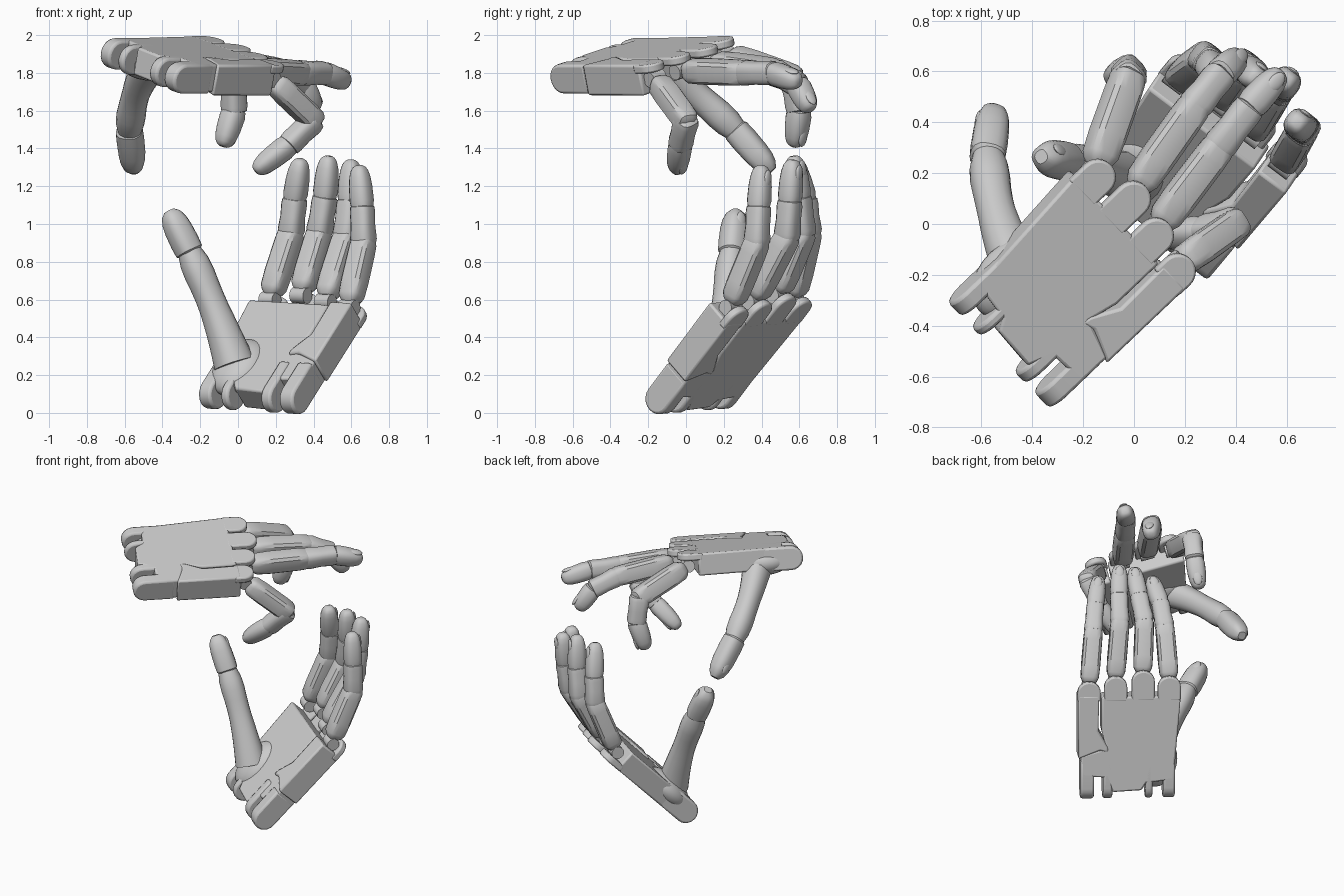
import bpy, bmesh, math
from mathutils import Vector as V

if "Cube" in bpy.data.objects:
    bpy.data.objects.remove(bpy.data.objects["Cube"])


def finish(name, bm, angle=35, bevel=0):
    bmesh.ops.recalc_face_normals(bm, faces=bm.faces)
    me = bpy.data.meshes.new(name)
    bm.to_mesh(me)
    bm.free()
    ob = bpy.data.objects.new(name, me)
    bpy.context.collection.objects.link(ob)
    if bevel:
        m = ob.modifiers.new("bevel", 'BEVEL')
        m.width, m.segments, m.limit_method = bevel, 2, 'ANGLE'
    bpy.ops.object.select_all(action='DESELECT')
    bpy.context.view_layer.objects.active = ob
    ob.select_set(True)
    bpy.ops.object.shade_smooth_by_angle(angle=math.radians(angle))
    return ob


def skin(name, rings, angle=35, bevel=0):
    bm = bmesh.new()
    vs = [[bm.verts.new(p) for p in r] for r in rings]
    n = len(vs[0])
    for a, b in zip(vs, vs[1:]):
        for i in range(n):
            bm.faces.new((a[i], a[(i + 1) % n], b[(i + 1) % n], b[i]))
    bm.faces.new(vs[0])
    bm.faces.new(vs[-1])
    return finish(name, bm, angle, bevel)


def section(center, side, back, r, power=3.0, n=20):
    out = []
    for i in range(n):
        a = 2 * math.pi * i / n
        c, s = math.cos(a), math.sin(a)
        k = (abs(c) ** power + abs(s) ** power) ** (-1 / power)
        out.append(center + side * (c * k * r) + back * (s * k * r))
    return out


class Hand:
    def __init__(self, label, origin, across, along, mirrored, widen=1.0):
        self.label, self.widen = label, widen
        self.o = V(origin)
        self.d = V(along).normalized()
        c = V(across)
        self.c = (c - self.d * c.dot(self.d)).normalized()
        self.sign = -1 if mirrored else 1
        self.n = self.c.cross(self.d) * self.sign

    def at(self, u, v, w):
        return self.o + self.c * (u * self.widen) + self.d * v + self.n * w

    # flat plate: outline in the palm plane, thickened toward the palm side
    def plate(self, name, outline, top, bottom, bevel=0.012):
        skin(f"{self.label}_{name}", [[self.at(u, v, w) for u, v in outline] for w in (top, bottom)],
             35, bevel)

    # wrist prong: side profile with round end, thickened across the hand
    def prong(self, name, u0, u1, r=0.08):
        prof = [(0.26, 0)]
        for i in range(11):
            a = math.pi / 2 + math.pi * i / 10
            prof.append((0.065 + r * math.cos(a), -r + r * math.sin(a)))
        prof.append((0.26, -2 * r))
        skin(f"{self.label}_{name}", [[self.at(u, v, w) for v, w in prof] for u in (u0, u1)], 35, 0.014)

    def phalanx(self, name, p, q, r0, r1, profile, axis, power=3.0):
        dirn = (q - p).normalized()
        side = (axis - dirn * axis.dot(dirn)).normalized()
        back = side.cross(dirn) * self.sign
        rings = [section(p.lerp(q, t), side, back, k * (r0 + (r1 - r0) * t), power)
                 for t, k in profile]
        skin(f"{self.label}_{name}", rings)
        return dirn, side, back

    def nail(self, name, p, dirn, side, back, size):
        bm = bmesh.new()
        bmesh.ops.create_uvsphere(bm, u_segments=14, v_segments=8, radius=1)
        for v in bm.verts:
            x, y, z = v.co
            v.co = p + side * (x * size * .6) + dirn * (y * size) + back * (z * size * .25)
        finish(f"{self.label}_{name}", bm, 60)

    def finger(self, name, pts, r):
        pts = [V(p) for p in pts]
        axis = self.c
        near = [(0.07, .5), (.11, .75), (.18, .94), (.4, 1), (.85, 1), (.99, .97), (1.06, .82), (1.1, .45)]
        mid = [(-.12, .5), (-.05, .9), (.1, 1.02), (.5, .95), (.85, 1), (1.0, .96), (1.1, .55)]
        tip = [(-.1, .5), (-.02, .9), (.15, 1.02), (.5, 1.0), (.72, .92), (.88, .76), (.96, .56), (1, .32)]
        self.phalanx(name + "_proximal", pts[0], pts[1], r, r * .97, near, axis, 4.0)
        self.phalanx(name + "_middle", pts[1], pts[2], r * .96, r * .92, mid, axis, 3.4)
        f = self.phalanx(name + "_tip", pts[2], pts[3], r * .92, r * .86, tip, axis, 2.7)
        self.nail(name + "_nail", pts[2].lerp(pts[3], .68) + f[2] * r * .74, *f, r * .75)
        # knuckle hinge and link
        a, b = pts[0] - self.c * .045, pts[0] + self.c * .045
        skin(f"{self.label}_{name}_hinge", [section(x, self.d, self.n, .042, 2) for x in (a, b)])
        self.phalanx(name + "_link", pts[0], pts[0].lerp(pts[1], .25), .03, .03, [(0, 1), (1, 1)], axis, 4)

    # thumb: one curved lower part flaring into the palm, then the tip joint
    def thumb(self, pts, radii, axis):
        p0, p1, p2, p3 = [V(p) for p in pts]
        axis, rings = V(axis), []
        waist = [1.0, .98, .96, .94, .93, .92, .95, 1.0, 1.04, 1.0, .8]
        for i, k in enumerate(waist):
            t = i / (len(waist) - 1)
            c = p0 * (1 - t) ** 2 + p1 * (2 * t * (1 - t)) + p2 * t * t
            dirn = ((p1 - p0) * (1 - t) + (p2 - p1) * t).normalized()
            side = (axis - dirn * axis.dot(dirn)).normalized()
            r = radii[0] + (radii[1] - radii[0]) * min(1, 1.5 * t)
            rings.append(section(c, side, side.cross(dirn) * self.sign, r * k, 2.3))
        skin(self.label + "_thumb_base", rings, 50)
        tip = [(-.12, .6), (-.02, .95), (.2, 1), (.55, 1), (.75, .92), (.9, .74), (1, .4)]
        f = self.phalanx("thumb_tip", p2, p3, radii[1] * .97, radii[2], tip, axis, 2.7)
        self.nail("thumb_nail", p2.lerp(p3, .68) + f[2] * radii[2] * .85, *f, .05)

    def palm(self):
        self.plate("palm", [(0, .12), (.17, .1), (.2, .05), (.38, .04), (.42, .14), (.575, .15),
                            (.58, .29), (.42, .34), (.45, .46), (.45, .69), (-.045, .69)], 0, -.15)
        self.plate("little_side_plate", [(.41, .35), (.405, .31), (.46, .325), (.595, .27), (.597, .70),
                                         (.465, .70), (.47, .46)], .003, -.165)
        # wrist prongs
        for i, (a, b) in enumerate([(-.01, .065), (.13, .175), (.38, .44), (.495, .58)]):
            self.prong(f"wrist_prong_{i}", a, b)
        # rounded knuckle covers on the back of the hand
        for i, (u, v) in enumerate([(.027, .75), (.19, .79), (.362, .755), (.528, .72)]):
            r = .072
            arc = [(u + r * math.cos(math.pi * k / 12), v + r * math.sin(math.pi * k / 12)) for k in range(13)]
            self.plate(f"knuckle_cover_{i}", [(u + r, .66)] + arc + [(u - r, .66)], .001, -.045, .01)
        # thumb mound
        bm = bmesh.new()
        bmesh.ops.create_uvsphere(bm, u_segments=28, v_segments=16, radius=1)
        for v in bm.verts:
            v.co = self.at(.11 + .14 * v.co.x, .24 + .19 * v.co.y, -.105 + .095 * v.co.z)
        finish(self.label + "_thumb_mound", bm, 60)


# upper hand, back up
up = Hand("upper", (-.70, -.32, 1.985), (.70, -.67, -.246), (.72, .69, 0), False)
up.palm()
up.finger("index", [up.at(.02, .755, -.085), (-.025, .57, 1.77), (-.02, .60, 1.60), (-.08, .575, 1.41)], .068)
up.finger("middle", [up.at(.19, .80, -.085), (.235, .46, 1.81), (.34, .59, 1.74), (.41, .66, 1.60)], .066)
up.finger("ring", [up.at(.362, .765, -.085), (.33, .30, 1.80), (.455, .46, 1.80), (.58, .60, 1.75)], .066)
up.finger("little", [up.at(.525, .735, -.085), (.40, 0, 1.55), (.27, -.03, 1.42), (.09, -.05, 1.28)], .064)
up.thumb([(-.46, -.17, 1.85), (-.56, .03, 1.72), (-.575, .27, 1.49), (-.55, .455, 1.28)],
         [.098, .075, .066], (.2, .68, .7))

# lower hand, palm facing forward and up
low = Hand("lower", (-.152, .225, 0), (.80, -.58, -.03), (.45, .54, .72), True, 1.06)
low.palm()
low.finger("index", [low.at(.02, .755, -.085), (.28, .65, .95), (.30, .63, 1.13), (.332, .57, 1.345)], .065)
low.finger("middle", [low.at(.19, .80, -.085), (.43, .62, .95), (.46, .60, 1.14), (.48, .57, 1.36)], .065)
low.finger("ring", [low.at(.362, .765, -.085), (.57, .535, .93), (.59, .55, 1.12), (.60, .565, 1.34)], .065)
low.finger("little", [low.at(.525, .735, -.085), (.665, .375, .90), (.658, .385, 1.09), (.64, .40, 1.31)], .064)
low.thumb([(-.02, .18, .26), (-.11, .21, .54), (-.26, .245, .86), (-.365, .265, 1.07)],
          [.105, .075, .066], (.5, -.75, .2))
